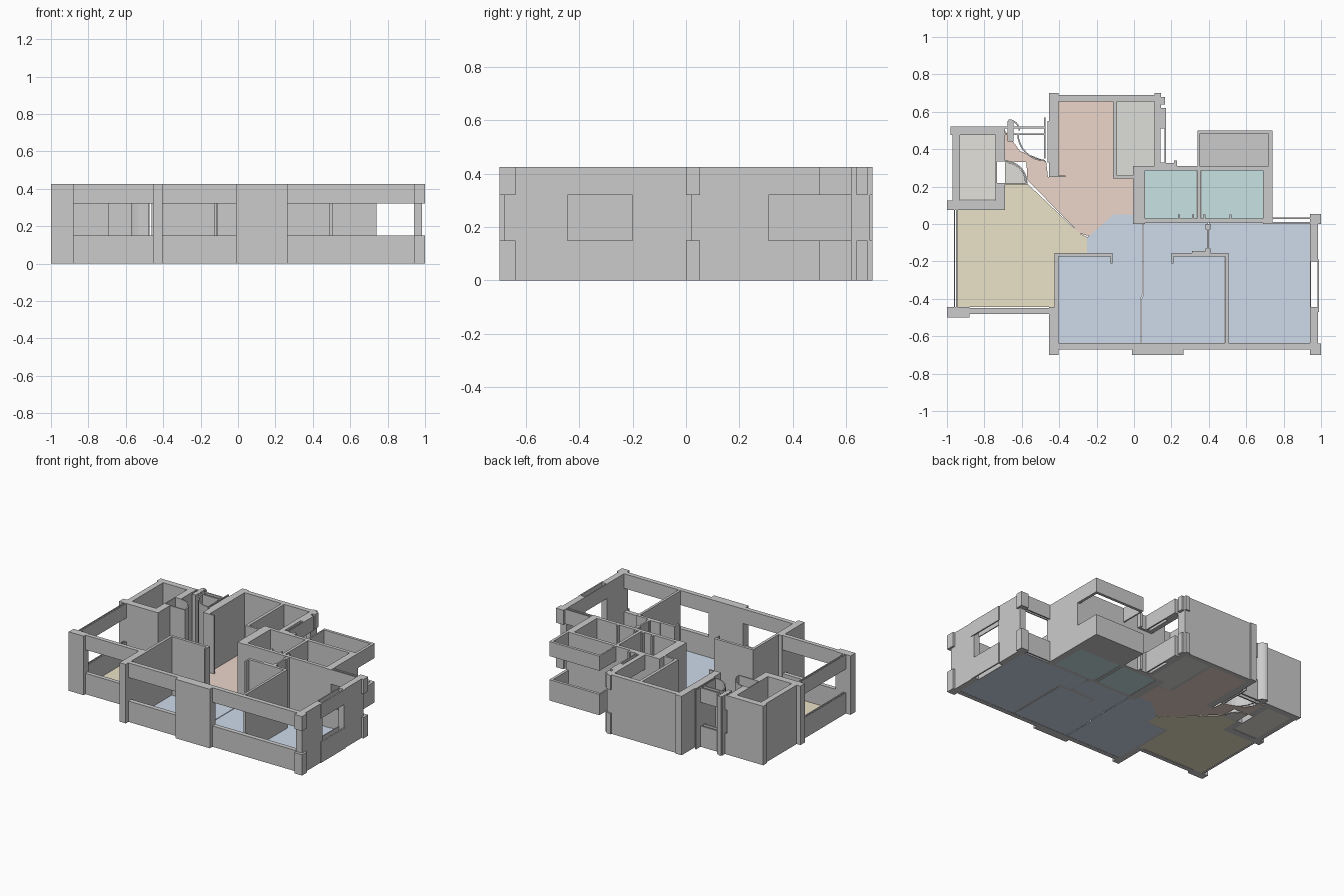
import bpy, bmesh, math

H, SILL, HEAD, FLOOR = 0.425, 0.15, 0.32, 0.004


def finish(name, bm, color=None):
    me = bpy.data.meshes.new(name)
    bmesh.ops.recalc_face_normals(bm, faces=bm.faces)
    bm.to_mesh(me)
    bm.free()
    ob = bpy.data.objects.new(name, me)
    bpy.context.collection.objects.link(ob)
    if color:
        mat = bpy.data.materials.new(name + "_color")
        mat.diffuse_color = (*color, 1)
        me.materials.append(mat)
    return ob


def prism(bm, pts, z0, z1):
    """Extrude a plan outline between two heights."""
    f = bm.faces.new([bm.verts.new((x, y, z0)) for x, y in pts])
    new = bmesh.ops.extrude_face_region(bm, geom=[f])["geom"]
    for v in new:
        if isinstance(v, bmesh.types.BMVert):
            v.co.z = z1


def walls(name, rects, window=False):
    """Rectangles (x0, x1, y0, y1); window=True leaves the middle band open."""
    bm = bmesh.new()
    bands = [(0, SILL), (HEAD, H)] if window else [(0, H)]
    for x0, x1, y0, y1 in rects:
        for z0, z1 in bands:
            prism(bm, [(x0, y0), (x1, y0), (x1, y1), (x0, y1)], z0, z1)
    return finish(name, bm)


def floor(name, pts, color):
    bm = bmesh.new()
    prism(bm, pts, 0, FLOOR)
    return finish(name, bm, color)


def rect(x0, x1, y0, y1):
    return [(x0, y0), (x1, y0), (x1, y1), (x0, y1)]


def arc_wall(name, cx, cy, r, a0, a1, t=0.008, n=8):
    """Thin curved wall tracing a door swing."""
    ang = [math.radians(a0 + (a1 - a0) * i / n) for i in range(n + 1)]
    pts = [(cx + r * math.cos(a), cy + r * math.sin(a)) for a in ang]
    pts += [(cx + (r - t) * math.cos(a), cy + (r - t) * math.sin(a)) for a in reversed(ang)]
    bm = bmesh.new()
    prism(bm, pts, 0, H)
    return finish(name, bm)


# Coloured floors
BLUE, TEAL = (0.62, 0.71, 0.83), (0.58, 0.77, 0.77)
floor("living_floor", [(-0.945, 0.075), (-0.69, 0.075), (-0.69, 0.215), (-0.57, 0.215),
      (-0.29, -0.05), (-0.25, -0.07), (-0.25, -0.16), (-0.42, -0.16),
      (-0.42, -0.445), (-0.945, -0.445)], (0.83, 0.77, 0.58))
floor("hall_floor", [(-0.405, 0.655), (-0.11, 0.655), (-0.11, 0.25), (-0.005, 0.25),
      (-0.005, 0.05), (-0.11, 0.05), (-0.24, -0.065), (-0.29, -0.05), (-0.57, 0.235),
      (-0.575, 0.33), (-0.69, 0.335), (-0.69, 0.5), (-0.61, 0.39), (-0.47, 0.335),
      (-0.46, 0.25), (-0.405, 0.25)], (0.84, 0.67, 0.59))
floor("bedroom_left_floor", [(-0.25, -0.07), (-0.24, -0.065), (-0.11, 0.05), (-0.005, 0.05),
      (-0.005, 0.005), (0.045, 0.005), (0.045, -0.38), (0.035, -0.4), (0.035, -0.635),
      (-0.405, -0.635), (-0.405, -0.175), (-0.25, -0.16)], BLUE)
floor("bedroom_middle_floor", [(0.05, 0.005), (0.395, 0.005), (0.395, -0.155), (0.485, -0.175),
      (0.485, -0.635), (0.04, -0.635), (0.04, -0.4), (0.05, -0.38)], BLUE)
floor("bedroom_right_floor", [(0.4, 0.005), (0.94, 0.005), (0.94, -0.635), (0.505, -0.635),
      (0.505, -0.155), (0.4, -0.155)], BLUE)
floor("washroom_left_floor", rect(0.06, 0.335, 0.03, 0.285), TEAL)
floor("washroom_right_floor", rect(0.36, 0.69, 0.03, 0.285), TEAL)
floor("rear_balcony_floor", rect(0.35, 0.72, 0.31, 0.48), (0.65, 0.65, 0.65))
floor("kitchen_floor", [(-0.09, 0.25), (-0.005, 0.25), (-0.005, 0.31), (0.11, 0.31),
      (0.11, 0.655), (-0.09, 0.655)], (0.73, 0.74, 0.7))
floor("side_room_floor", rect(-0.93, -0.74, 0.13, 0.475), (0.78, 0.76, 0.71))
floor("door_swing_floor", [(-0.69, 0.22)] + [(-0.69 + 0.11 * math.cos(math.radians(a)),
      0.22 + 0.11 * math.sin(math.radians(a))) for a in range(0, 91, 15)], (0.74, 0.73, 0.7))

# Side room at the rear left
walls("side_room_walls", [
    (-0.98, -0.69, 0.475, 0.52), (-0.97, -0.93, 0.125, 0.475),
    (-1.0, -0.69, 0.075, 0.125), (-0.74, -0.69, 0.125, 0.22),
    (-0.74, -0.69, 0.335, 0.475), (-0.74, -0.733, 0.22, 0.335)])

# Living room shell
walls("living_corner_pier", [(-1.0, -0.88, -0.50, -0.445)])
walls("living_front_window_wall", [(-0.88, -0.455, -0.48, -0.45)], True)
walls("living_side_window_wall", [(-0.963, -0.957, -0.445, 0.075),
                                  (-0.951, -0.943, -0.445, 0.075)], True)
walls("living_divider", [(-0.455, -0.405, -0.70, -0.445), (-0.425, -0.405, -0.445, -0.155),
                         (-0.405, -0.115, -0.175, -0.155), (-0.125, -0.115, -0.21, -0.175)])

# Front facade
walls("front_window_walls", [(-0.405, -0.01, -0.67, -0.637), (0.265, 0.94, -0.67, -0.637)], True)
walls("front_pier", [(-0.01, 0.265, -0.70, -0.637)])

# Right facade with hollow window band and corner trim
walls("right_wall_piers", [(0.94, 0.985, -0.68, -0.445), (0.94, 0.985, -0.20, 0.02)])
walls("right_window_wall", [(0.94, 0.947, -0.445, -0.20), (0.98, 0.99, -0.47, -0.19)], True)
walls("right_corner_trim", [(0.94, 1.0, -0.70, -0.68), (0.985, 1.0, -0.68, -0.64),
                            (0.94, 1.0, 0.02, 0.053), (0.985, 1.0, 0.0, 0.02)], True)
walls("rear_bedroom_window_wall", [(0.74, 0.94, 0.004, 0.012), (0.74, 0.94, 0.026, 0.034)], True)

# Bedroom partitions
walls("bedroom_partition", [(0.20, 0.505, -0.175, -0.155), (0.20, 0.212, -0.21, -0.175),
                            (0.487, 0.505, -0.635, -0.175)])
walls("bedroom_door_wall", [(0.39, 0.402, -0.13, 0.0), (0.383, 0.41, -0.03, 0.0),
                            (0.383, 0.41, -0.155, -0.13), (0.31, 0.383, -0.155, -0.145)])

# Washroom walls
walls("washroom_walls", [
    (-0.005, 0.058, 0.0, 0.31), (0.058, 0.69, 0.285, 0.31), (0.69, 0.74, 0.0, 0.31),
    (0.058, 0.69, 0.005, 0.03), (0.337, 0.358, 0.03, 0.285)])
walls("washroom_jambs", [(x, x + 0.012, 0.03, 0.05) for x in (0.235, 0.31, 0.37, 0.51)])

# Rear balcony: parapet and header band
walls("rear_balcony_bands", [(0.34, 0.74, 0.48, 0.50), (0.34, 0.35, 0.31, 0.48),
                             (0.72, 0.74, 0.31, 0.48)], True)

# Hall and kitchen block
walls("hall_kitchen_walls", [
    (-0.455, -0.405, 0.25, 0.70), (-0.405, 0.145, 0.655, 0.69), (-0.112, -0.09, 0.25, 0.655),
    (-0.112, -0.005, 0.243, 0.258), (-0.405, -0.365, 0.25, 0.26),
    (0.11, 0.145, 0.62, 0.655)])
walls("kitchen_window_wall", [(0.11, 0.143, 0.31, 0.62), (0.163, 0.172, 0.31, 0.51),
                              (0.143, 0.163, 0.31, 0.33), (0.143, 0.172, 0.51, 0.62),
                              (0.172, 0.23, 0.31, 0.325), (0.215, 0.23, 0.325, 0.34)], True)
walls("rear_corner_trim", [(0.11, 0.145, 0.69, 0.70), (0.145, 0.165, 0.64, 0.68)], True)

# Entry vestibule between the side room and the hall
walls("vestibule_window_wall", [(-0.69, -0.48, 0.51, 0.52), (-0.69, -0.48, 0.475, 0.485)], True)
walls("vestibule_posts", [(-0.48, -0.472, 0.35, 0.57), (-0.463, -0.455, 0.33, 0.55),
                          (-0.675, -0.645, 0.44, 0.55), (-0.69, -0.57, 0.21, 0.22)])
arc_wall("vestibule_door_arc", -0.475, 0.485, 0.15, 180, 270)
arc_wall("side_room_door_arc", -0.69, 0.22, 0.12, 0, 90)
arc_wall("outer_door_arc", -0.67, 0.50, 0.06, 0, 90)
